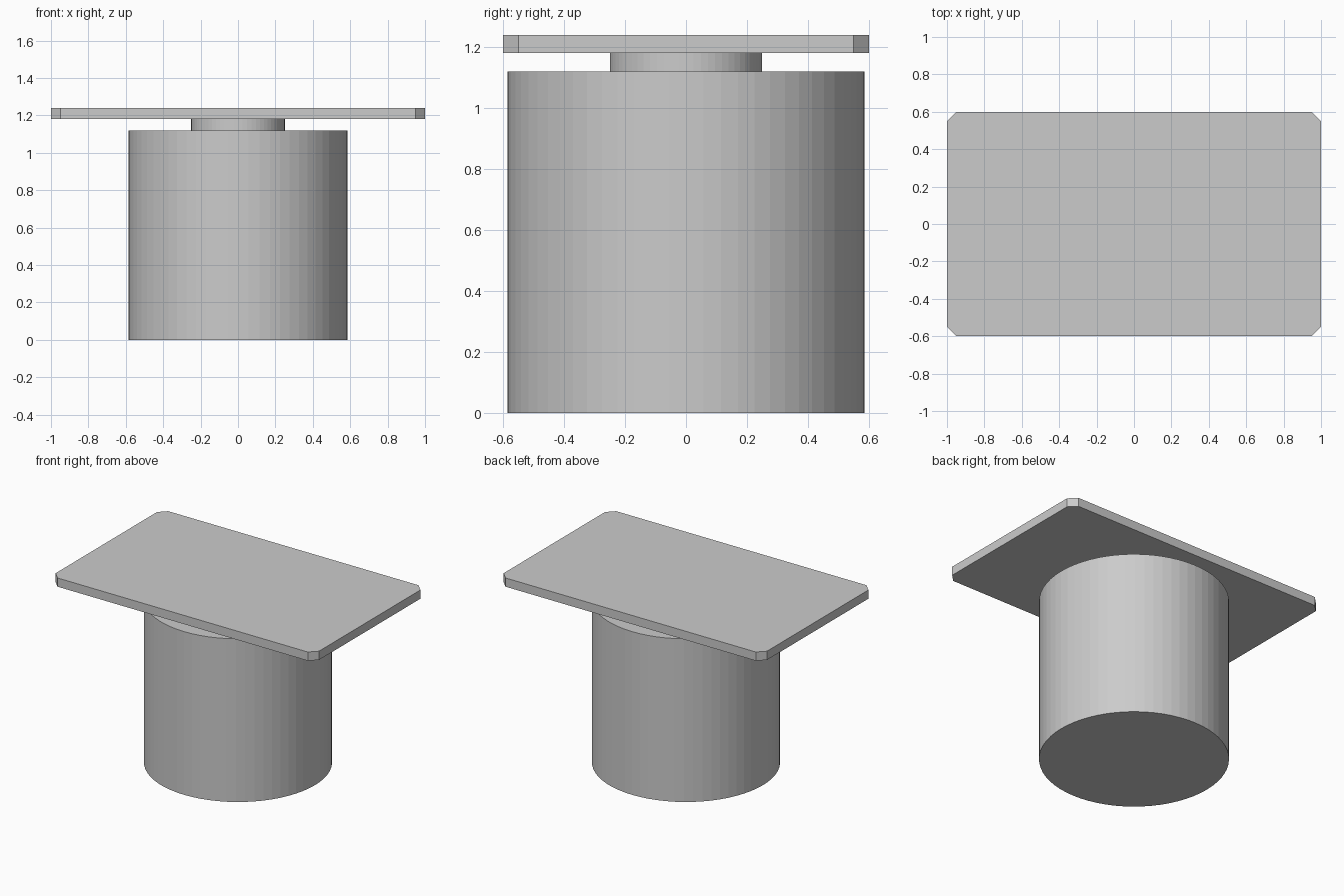
import bpy
import bmesh

cube = bpy.data.objects.get("Cube")
if cube:
    bpy.data.objects.remove(cube, do_unlink=True)

grey = bpy.data.materials.new("light_grey")
grey.use_nodes = True
colour = (0.6, 0.6, 0.6, 1)
grey.diffuse_color = colour
grey.node_tree.nodes["Principled BSDF"].inputs["Base Color"].default_value = colour


def add_object(name, bm):
    mesh = bpy.data.meshes.new(name)
    bmesh.ops.recalc_face_normals(bm, faces=bm.faces)
    bm.to_mesh(mesh)
    bm.free()
    mesh.materials.append(grey)
    obj = bpy.data.objects.new(name, mesh)
    bpy.context.collection.objects.link(obj)
    return obj


def add_cylinder(name, radius, bottom, top, sides=64):
    bm = bmesh.new()
    bmesh.ops.create_cone(bm, cap_ends=True, segments=sides, radius1=radius,
                          radius2=radius, depth=top - bottom)
    bmesh.ops.translate(bm, verts=bm.verts, vec=(0, 0, (bottom + top) / 2))
    return add_object(name, bm)


def add_plate(name, half_x, half_y, bottom, top, cut):
    bm = bmesh.new()
    bmesh.ops.create_cube(bm, size=2)
    bmesh.ops.scale(bm, verts=bm.verts, vec=(half_x, half_y, (top - bottom) / 2))
    bmesh.ops.translate(bm, verts=bm.verts, vec=(0, 0, (bottom + top) / 2))
    # chamfer only the four upright corners
    upright = [e for e in bm.edges
               if abs(e.verts[0].co.z - e.verts[1].co.z) > 0.01]
    bmesh.ops.bevel(bm, geom=upright, offset=cut, segments=1, affect='EDGES')
    return add_object(name, bm)


# Broad drum, narrow neck and chamfered top
add_cylinder("drum_base", 0.585, 0, 1.12)
add_cylinder("neck", 0.25, 1.12, 1.18)
add_plate("table_top", 1.0, 0.6, 1.18, 1.24, 0.05)
